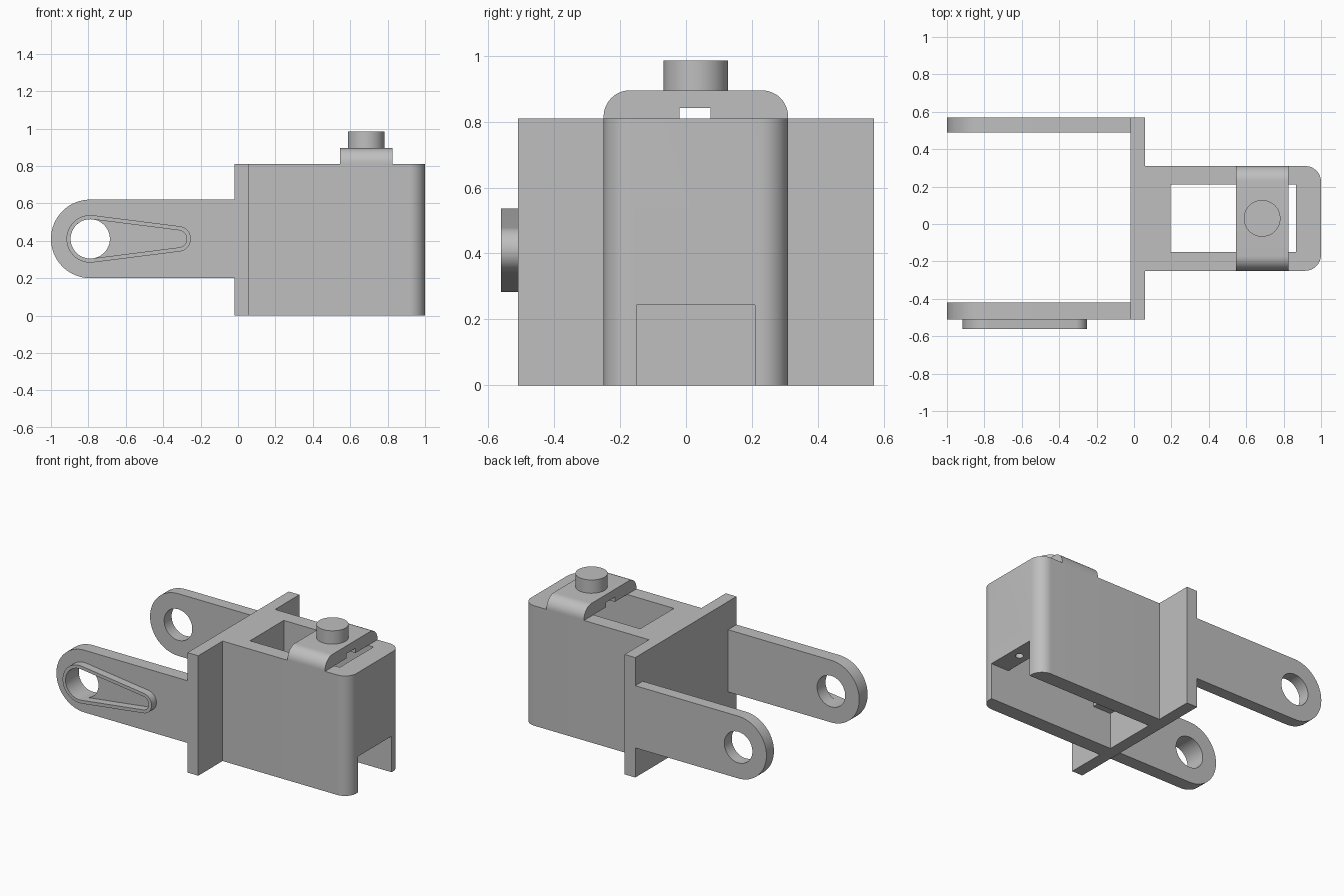
import bpy, bmesh
from math import pi, cos, sin, acos, radians
from mathutils import Matrix, Vector

cube = bpy.data.objects.get("Cube")
if cube:
    bpy.data.objects.remove(cube)

grey = bpy.data.materials.new("plain grey")
grey.use_nodes = True
colour = (0.52, 0.52, 0.52, 1)
grey.diffuse_color = colour
grey.node_tree.nodes["Principled BSDF"].inputs["Base Color"].default_value = colour


def finish(name, bm):
    bmesh.ops.recalc_face_normals(bm, faces=bm.faces)
    mesh = bpy.data.meshes.new(name)
    bm.to_mesh(mesh)
    bm.free()
    mesh.materials.append(grey)
    obj = bpy.data.objects.new(name, mesh)
    bpy.context.collection.objects.link(obj)
    return obj


def box(name, x, y, z, radius=0, rounded=None):
    """Box from ranges; edges whose two ends pass the rule are rounded."""
    bm = bmesh.new()
    bmesh.ops.create_cube(bm, size=1)
    for v in bm.verts:
        v.co = Vector([r[0] if c < 0 else r[1] for c, r in zip(v.co, (x, y, z))])
    if rounded:
        edges = [e for e in bm.edges if all(rounded(v.co) for v in e.verts)
                 and rounded(e)]
        bmesh.ops.bevel(bm, geom=edges, offset=radius, segments=12,
                        profile=0.5, affect='EDGES')
    return finish(name, bm)


def along(axis, test):
    """Rule: edges running along an axis whose ends pass the test."""
    def rule(item):
        if isinstance(item, Vector):
            return test(item)
        d = item.verts[1].co - item.verts[0].co
        return abs(d[axis]) > 0.99 * d.length
    return rule


def prism(name, outline, y0, y1):
    """Extrude an x-z outline along y."""
    bm = bmesh.new()
    face = bm.faces.new([bm.verts.new((x, y0, z)) for x, z in outline])
    out = bmesh.ops.extrude_face_region(bm, geom=[face])["geom"]
    bmesh.ops.translate(bm, vec=(0, y1 - y0, 0),
                        verts=[g for g in out if isinstance(g, bmesh.types.BMVert)])
    return finish(name, bm)


def cylinder(name, x, y, z0, z1, r):
    bm = bmesh.new()
    bmesh.ops.create_cone(bm, cap_ends=True, segments=48, radius1=r, radius2=r,
                          depth=z1 - z0,
                          matrix=Matrix.Translation((x, y, (z0 + z1) / 2)))
    return finish(name, bm)


def arc(x, z, r, a0, a1, n=32):
    return [(x + r * cos(a0 + (a1 - a0) * i / n),
             z + r * sin(a0 + (a1 - a0) * i / n)) for i in range(n + 1)]


def teardrop(big, small):
    a = acos((big - small) / (TIP_X - EYE_X))
    return arc(EYE_X, EYE_Z, big, a, 2 * pi - a) + arc(TIP_X, EYE_Z, small, -a, a)


def cut(obj, cutter):
    cutter.hide_render = True
    mod = obj.modifiers.new("cut", 'BOOLEAN')
    mod.operation = 'DIFFERENCE'
    mod.solver = 'EXACT'
    mod.object = cutter
    bpy.context.view_layer.objects.active = obj
    bpy.ops.object.modifier_apply(modifier=mod.name)
    bpy.data.objects.remove(cutter)


EYE_X, EYE_Z, TIP_X = -0.79, 0.41, -0.32
MID_Y = 0.03
WIDE, INNER = (-0.25, 0.31), (-0.15, 0.21)
parts = []

# Hollow body with rounded end corners and a channel along its underside
body = box("body", (0.06, 1), WIDE, (0, 0.81), 0.085, along(2, lambda v: v.x > 0.9))
cut(body, box("shaft_cutter", (0.195, 0.865), INNER, (-0.1, 0.9)))
cut(body, box("channel_cutter", (0, 1.1), INNER, (-0.1, 0.243)))
cut(body, cylinder("screw_hole_cutter", 0.93, MID_Y, 0.2, 0.5, 0.025))
parts.append(body)

# Cross plate
parts.append(box("cross_plate", (-0.02, 0.06), (-0.51, 0.57), (0, 0.81)))

# Two fork arms with eyes
for name, y0, y1 in (("front_arm", -0.51, -0.42), ("back_arm", 0.49, 0.57)):
    outline = arc(EYE_X, EYE_Z, 0.21, pi / 2, 3 * pi / 2)
    outline += [(-0.02, EYE_Z - 0.21), (-0.02, EYE_Z + 0.21)]
    arm = prism(name, outline, y0, y1)
    cut(arm, prism("eye_cutter", arc(EYE_X, EYE_Z, 0.105, 0, 2 * pi, 48)[:-1],
                   y0 - 0.1, y1 + 0.1))
    parts.append(arm)

# Raised teardrop rim on the front arm
rim = prism("teardrop_rim", teardrop(0.127, 0.068), -0.562, -0.51)
cut(rim, prism("rim_cutter", teardrop(0.105, 0.046), -0.65, -0.45))
parts.append(rim)

# Bridge over the shaft, with a small groove beneath, and its pin
bridge = box("bridge", (0.545, 0.825), WIDE, (0.81, 0.895), 0.08,
             along(0, lambda v: v.z > 0.85))
cut(bridge, box("groove_cutter", (0.4, 1), (-0.02, 0.075), (0.7, 0.842)))
parts.append(bridge)
parts.append(cylinder("pin", 0.685, MID_Y, 0.895, 0.985, 0.098))

# Smooth the curved walls, keep the hard edges
bpy.ops.object.select_all(action='DESELECT')
for obj in parts:
    obj.select_set(True)
bpy.context.view_layer.objects.active = body
bpy.ops.object.shade_smooth_by_angle(angle=radians(30))
